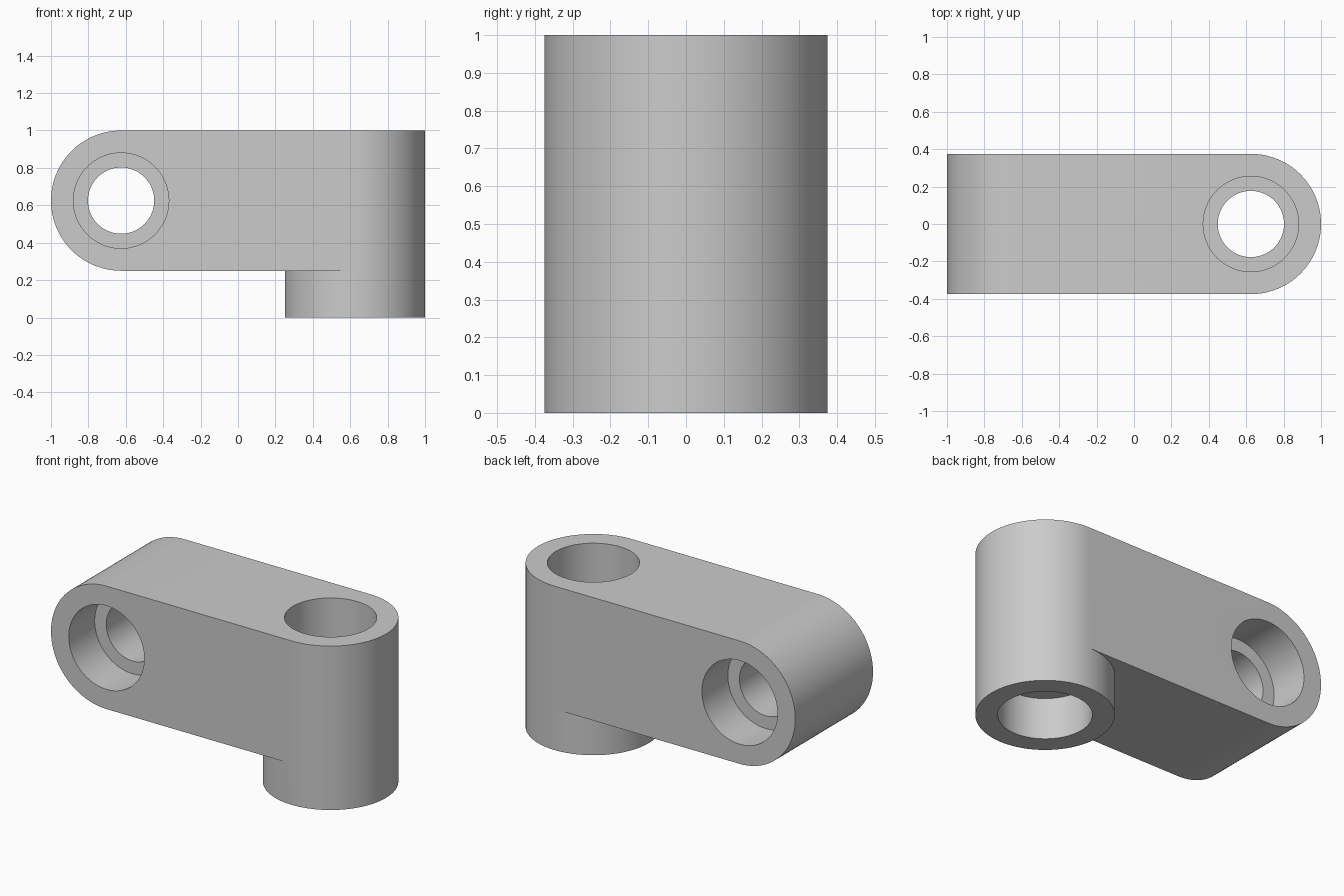
import bpy, bmesh, math
from mathutils import Matrix, Vector

if "Cube" in bpy.data.objects:
    bpy.data.objects.remove(bpy.data.objects["Cube"])

SIDES = 96
R_OUT, R_BORE, R_HOLE = 0.375, 0.255, 0.177
STEP = 0.25  # depth of each wide bore


def make_object(name, bm):
    bmesh.ops.recalc_face_normals(bm, faces=bm.faces)
    for v in bm.verts:
        v.co = Vector([round(c, 6) for c in v.co])
    mesh = bpy.data.meshes.new(name)
    bm.to_mesh(mesh)
    bm.free()
    obj = bpy.data.objects.new(name, mesh)
    bpy.context.collection.objects.link(obj)
    return obj


def lathe(name, rings, matrix):
    """Closed solid from (radius, height) rings about local z."""
    bm = bmesh.new()
    loops = []
    for r, h in rings:
        loops.append([bm.verts.new(matrix @ Vector((r * math.cos(2 * math.pi * i / SIDES),
                                                    r * math.sin(2 * math.pi * i / SIDES), h)))
                      for i in range(SIDES)])
    for a, b in zip(loops, loops[1:]):
        for i in range(SIDES):
            j = (i + 1) % SIDES
            bm.faces.new((a[i], a[j], b[j], b[i]))
    bm.faces.new(loops[0])
    bm.faces.new(loops[-1])
    return make_object(name, bm)


def stepped_cutter(name, half, matrix):
    e = half + 0.1
    s = half - STEP
    return lathe(name, [(R_BORE, -e), (R_BORE, -s), (R_HOLE, -s),
                        (R_HOLE, s), (R_BORE, s), (R_BORE, e)], matrix)


# Horizontal arm with a rounded left end
bm = bmesh.new()
profile = [(0.625, 0.25), (0.625, 1.0)]
for i in range(SIDES // 2 + 1):
    a = math.pi / 2 + 2 * math.pi * i / SIDES
    profile.append((-0.625 + R_OUT * math.cos(a), 0.625 + R_OUT * math.sin(a)))
face = bm.faces.new([bm.verts.new((x, -R_OUT, z)) for x, z in profile])
ext = bmesh.ops.extrude_face_region(bm, geom=[face], use_keep_orig=True)
bmesh.ops.translate(bm, vec=(0, 2 * R_OUT, 0),
                    verts=[g for g in ext["geom"] if isinstance(g, bmesh.types.BMVert)])
body = make_object("clamp_body", bm)

# Upright post, and the stepped holes through post and arm
post = lathe("post", [(R_OUT, 0), (R_OUT, 1)], Matrix.Translation((0.625, 0, 0)))
post_hole = stepped_cutter("post_hole", 0.5, Matrix.Translation((0.625, 0, 0.5)))
arm_hole = stepped_cutter("arm_hole", R_OUT, Matrix.Translation((-0.625, 0, 0.625))
                          @ Matrix.Rotation(math.pi / 2, 4, 'X'))

helpers = [(post, 'UNION'), (post_hole, 'DIFFERENCE'), (arm_hole, 'DIFFERENCE')]
for helper, operation in helpers:
    helper.hide_render = True
    mod = body.modifiers.new(helper.name, 'BOOLEAN')
    mod.operation = operation
    mod.solver = 'EXACT'
    mod.object = helper

# Bake the booleans and drop the helpers
bpy.context.view_layer.update()
deps = bpy.context.evaluated_depsgraph_get()
baked = bpy.data.meshes.new_from_object(body.evaluated_get(deps))
body.modifiers.clear()
body.data = baked
for helper, _ in helpers:
    bpy.data.objects.remove(helper)

# Single grey material
grey = bpy.data.materials.new("plain grey")
grey.diffuse_color = (0.6, 0.6, 0.6, 1)
grey.use_nodes = True
grey.node_tree.nodes["Principled BSDF"].inputs["Base Color"].default_value = grey.diffuse_color
body.data.materials.clear()
body.data.materials.append(grey)

bpy.context.view_layer.objects.active = body
body.select_set(True)
bpy.ops.object.shade_smooth_by_angle(angle=math.radians(30))
